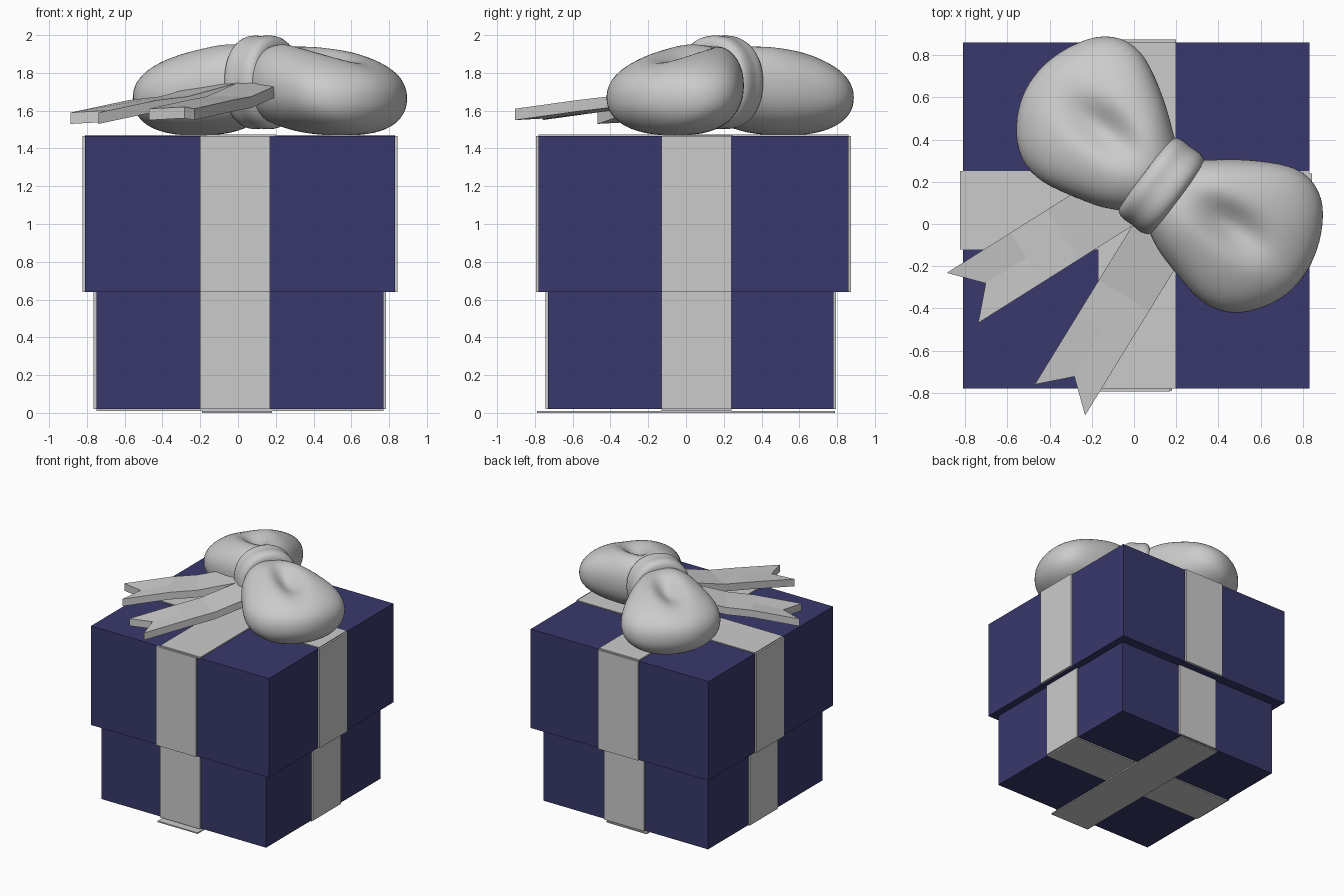
import bpy, bmesh
from math import sin, cos, exp, pi, copysign
from mathutils import Vector

if "Cube" in bpy.data.objects:
    bpy.data.objects.remove(bpy.data.objects["Cube"])

navy = bpy.data.materials.new("navy_card")
navy.diffuse_color = (0.04, 0.04, 0.15, 1)
navy.use_nodes = True
navy.node_tree.nodes["Principled BSDF"].inputs["Base Color"].default_value = navy.diffuse_color


def finish(bm, name, mat=None):
    bmesh.ops.recalc_face_normals(bm, faces=bm.faces)
    mesh = bpy.data.meshes.new(name)
    bm.to_mesh(mesh)
    bm.free()
    ob = bpy.data.objects.new(name, mesh)
    bpy.context.collection.objects.link(ob)
    if mat:
        mesh.materials.append(mat)
    return ob


def box(name, x, y, z, mat=None):
    bm = bmesh.new()
    bmesh.ops.create_cube(bm, size=1)
    for v in bm.verts:
        for i, (a, b) in enumerate((x, y, z)):
            v.co[i] = a + (b - a) * (v.co[i] + 0.5)
    return finish(bm, name, mat)


# Box body and lid, each with ribbon strips on the four walls
T = 0.014
for name, x0, x1, y0, y1, z0, z1 in (
        ("body", -0.75, 0.77, -0.73, 0.78, 0.02, 0.64),
        ("lid", -0.81, 0.83, -0.78, 0.86, 0.64, 1.465)):
    box(name, (x0, x1), (y0, y1), (z0, z1), navy)
    box(name + "_ribbon_front", (-0.20, 0.17), (y0 - T, y0), (z0, z1))
    box(name + "_ribbon_back", (-0.17, 0.20), (y1, y1 + T), (z0, z1))
    box(name + "_ribbon_left", (x0 - T, x0), (-0.12, 0.25), (z0, z1))
    box(name + "_ribbon_right", (x1, x1 + T), (-0.13, 0.24), (z0, z1))

# Crossing ribbons on the top and underneath
box("top_ribbon_x", (-0.81, 0.83), (-0.12, 0.25), (1.465, 1.472))
box("top_ribbon_y", (-0.17, 0.20), (-0.78, 0.86), (1.465, 1.475))
box("bottom_ribbon_x", (-0.75, 0.77), (-0.13, 0.24), (0.01, 0.02))
box("bottom_ribbon_y", (-0.19, 0.18), (-0.79, 0.79), (0.0, 0.01))


def bow_point(u, v, z):
    # u runs along the bow, v across it
    return (0.13 + 0.8 * u + 0.6 * v, 0.18 - 0.6 * u + 0.8 * v, z)


def loft(name, stations, side=1, dent=0.0, n=48):
    # stations: u, v_min, v_max, z_min, z_max
    bm = bmesh.new()
    rings = []
    for u, va, vb, za, zb in stations:
        ring = []
        for i in range(n):
            t = 2 * pi * i / n
            c, s = cos(t), sin(t)
            v = (va + vb) / 2 + (vb - va) / 2 * copysign(abs(c) ** 0.92, c)
            z = (za + zb) / 2 + (zb - za) / 2 * copysign(abs(s) ** 0.92, s)
            if s > 0:
                z -= dent * s * exp(-((u - 0.38) / 0.17) ** 2 - ((v - 0.05) / 0.08) ** 2)
            ring.append(bm.verts.new(bow_point(side * u, v, z)))
        rings.append(ring)
    for a, b in zip(rings, rings[1:]):
        for i in range(n):
            j = (i + 1) % n
            bm.faces.new((a[i], a[j], b[j], b[i]))
    bm.faces.new(rings[0])
    bm.faces.new(rings[-1])
    for f in bm.faces:
        f.smooth = True
    ob = finish(bm, name)
    ob.modifiers.new("smooth", 'SUBSURF').levels = 1
    ob.modifiers["smooth"].render_levels = 1
    return ob


# Two puffy, dented bow loops
lobe = [
    (0.00, -0.17, 0.17, 1.58, 1.90), (0.08, -0.205, 0.21, 1.535, 1.945),
    (0.16, -0.25, 0.28, 1.51, 1.965), (0.23, -0.27, 0.33, 1.49, 1.965),
    (0.30, -0.29, 0.375, 1.478, 1.955), (0.38, -0.31, 0.42, 1.47, 1.94),
    (0.46, -0.325, 0.452, 1.468, 1.92), (0.54, -0.32, 0.455, 1.468, 1.895),
    (0.61, -0.295, 0.43, 1.475, 1.87), (0.67, -0.25, 0.385, 1.49, 1.84),
    (0.72, -0.19, 0.315, 1.52, 1.81), (0.76, -0.12, 0.235, 1.56, 1.775),
    (0.785, -0.05, 0.155, 1.60, 1.735), (0.795, 0.02, 0.085, 1.645, 1.69)]
for side, name in ((1, "bow_loop_right"), (-1, "bow_loop_left")):
    loft(name, lobe, side, dent=0.11)

# Knot band with a shallow central groove
loft("bow_knot", [(u, -0.235 * r, 0.235 * r, 1.75 - 0.25 * r, 1.75 + 0.25 * r)
                  for u, r in ((-0.105, 0.75), (-0.10, 0.90), (-0.075, 0.98), (-0.045, 1.0),
                               (-0.01, 0.975), (0.03, 1.0), (0.07, 0.99), (0.10, 0.90),
                               (0.105, 0.75))])


def tail(name, direction, flip, length, drop):
    # Thick ribbon strip with a notched end, bending down from the knot
    d = Vector(direction).normalized()
    w = Vector((-d.y, d.x)) * flip
    p = Vector((-0.01, -0.01))
    bm = bmesh.new()
    rows = []
    for s, z in ((-0.2, 1.76), (0.0, 1.745), (0.3, 1.675), (0.5, 1.655), (length, 1.60 - drop)):
        row = []
        for k in range(3):
            last = s == length
            r = s - 0.13 if last and k == 1 else s
            q = p + d * r + w * (0.14 * k)
            zz = z + (0.01 if last and k == 1 else 0)
            row.append([bm.verts.new((q.x, q.y, zz - h)) for h in (0, 0.06)])
        rows.append(row)
    for a, b in zip(rows, rows[1:]):
        for k in (0, 1):
            for h in (0, 1):
                bm.faces.new((a[k][h], a[k + 1][h], b[k + 1][h], b[k][h]))
        for k in (0, 2):
            bm.faces.new((a[k][0], a[k][1], b[k][1], b[k][0]))
    for row in (rows[0], rows[-1]):
        for k in (0, 1):
            bm.faces.new((row[k][0], row[k + 1][0], row[k + 1][1], row[k][1]))
    finish(bm, name)


tail("bow_tail_left", (-0.73, -0.46), -1, 0.86, 0.01)
tail("bow_tail_front", (-0.46, -0.75), 1, 0.88, -0.01)
